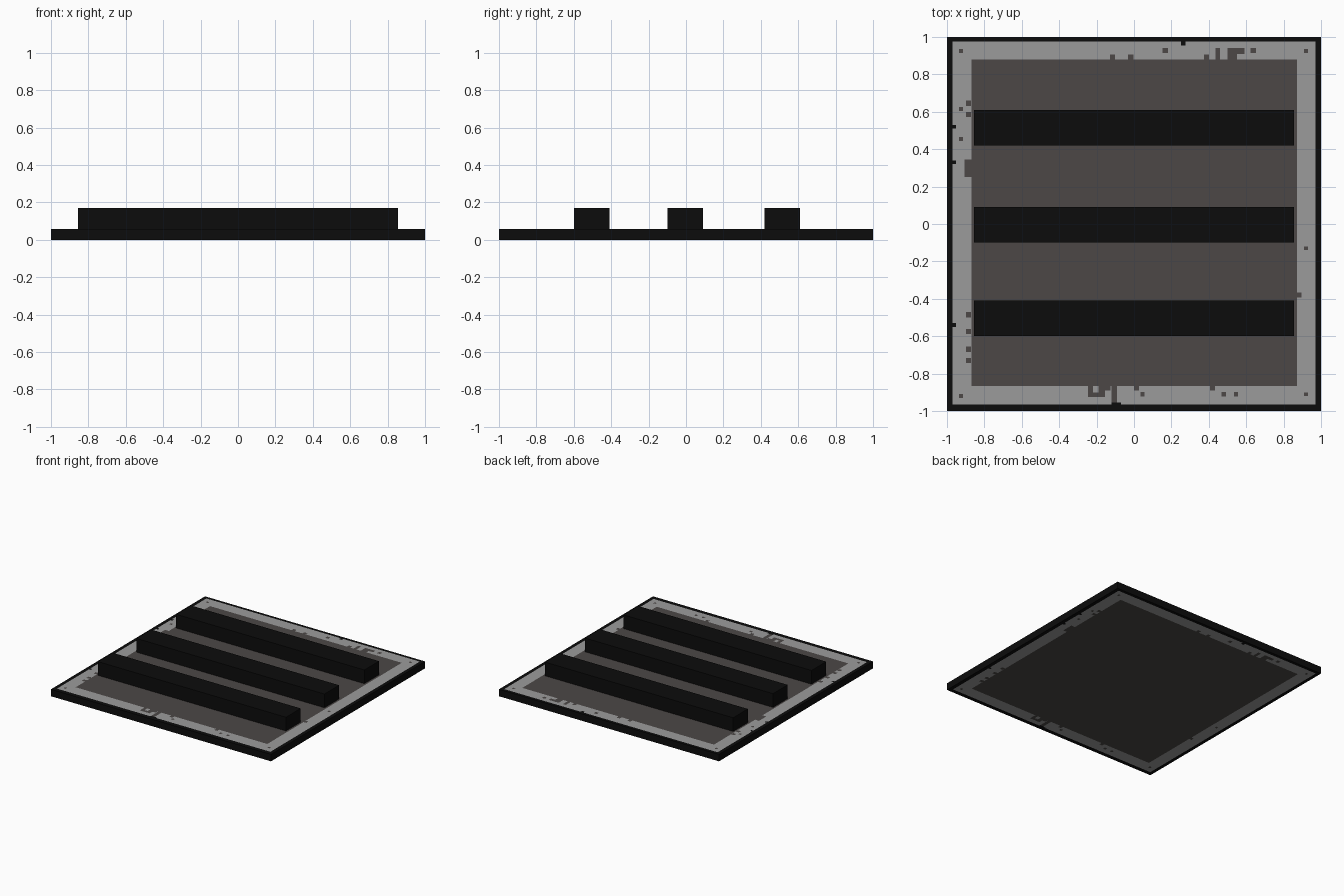
import bpy, bmesh

if "Cube" in bpy.data.objects:
    bpy.data.objects.remove(bpy.data.objects["Cube"])

def material(name, rgb):
    m = bpy.data.materials.new(name)
    m.diffuse_color = (*rgb, 1)
    m.use_nodes = True
    m.node_tree.nodes["Principled BSDF"].inputs["Base Color"].default_value = m.diffuse_color
    return m

black = material("black_rubber", (0.0037, 0.0037, 0.0037))
pale = material("pale_grey_rim", (0.33, 0.33, 0.33))
dark = material("dark_grey_panel", (0.072, 0.064, 0.062))
T = 0.057  # plate thickness

# Painted regions (x0, x1, y0, y1, material index); later ones win
regions = [(-0.97, 0.97, -0.965, 0.975, 1), (-0.87, 0.872, -0.865, 0.88, 2)]

def speck(x, y, index, half=0.014):
    regions.append((x - half, x + half, y - half, y + half, index))

# worn bumps along the panel edge
for x in (-0.115, -0.017, 0.388):
    speck(x, 0.892, 2)
for x in (0.014, 0.42):
    speck(x, -0.876, 2)
for y in (0.645, 0.585, -0.485, -0.575, -0.67, -0.73):
    speck(-0.885, y, 2)
speck(0.882, -0.38, 2)
# loose specks in the rim
for x in (0.167, 0.637):
    speck(x, 0.927, 2)
for x in (0.045, 0.48, 0.545):
    speck(x, -0.91, 2, 0.011)
for x, y in ((-0.925, 0.925), (-0.925, 0.615), (-0.925, 0.455), (-0.925, -0.92),
             (0.92, 0.925), (0.92, -0.13), (0.92, -0.91)):
    speck(x, y, 2, 0.01)
# larger worn patches
regions += [(0.435, 0.46, 0.88, 0.94, 2), (0.50, 0.55, 0.88, 0.94, 2),
            (0.50, 0.59, 0.91, 0.94, 2), (-0.905, -0.87, 0.25, 0.345, 2),
            (-0.245, -0.155, -0.925, -0.865, 2), (-0.22, -0.19, -0.9, -0.865, 1),
            (-0.155, -0.125, -0.89, -0.865, 2), (-0.12, -0.09, -0.955, -0.865, 2)]
# black nicks from the border
regions += [(0.25, 0.275, 0.955, 0.975, 0), (-0.12, -0.07, -0.965, -0.955, 0)]
for y in (0.52, 0.33, -0.54):
    speck(-0.962, y, 0, 0.01)

def region_index(x, y):
    hit = 0
    for x0, x1, y0, y1, index in regions:
        if x0 < x < x1 and y0 < y < y1:
            hit = index
    return hit

# Base plate: grid cut along every region edge, underside mirrored in x
ends = {-1.0, 1.0}
xs = sorted(ends | {round(s * v, 4) for r in regions for v in r[:2] for s in (1, -1)})
ys = sorted(ends | {round(v, 4) for r in regions for v in r[2:4]})
bm = bmesh.new()
for z, mirror in ((T, 1), (0.0, -1)):
    grid = [[bm.verts.new((x, y, z)) for y in ys] for x in xs]
    for i in range(len(xs) - 1):
        for j in range(len(ys) - 1):
            loop = [grid[i][j], grid[i + 1][j], grid[i + 1][j + 1], grid[i][j + 1]]
            face = bm.faces.new(loop if z else loop[::-1])
            face.material_index = region_index(mirror * (xs[i] + xs[i + 1]) / 2,
                                               (ys[j] + ys[j + 1]) / 2)
rim = [e for e in bm.edges if e.is_boundary]
for f in bmesh.ops.bridge_loops(bm, edges=rim)["faces"]:
    f.material_index = 0
bmesh.ops.recalc_face_normals(bm, faces=bm.faces)
mesh = bpy.data.meshes.new("base_plate")
bm.to_mesh(mesh)
bm.free()
for m in (black, pale, dark):
    mesh.materials.append(m)
bpy.context.collection.objects.link(bpy.data.objects.new("base_plate", mesh))

# Three raised bars
for name, y in (("front_bar", -0.503), ("middle_bar", -0.004), ("back_bar", 0.514)):
    bpy.ops.mesh.primitive_cube_add(size=1, location=(0, y, (T + 0.17) / 2))
    bar = bpy.context.object
    bar.name = name
    bar.scale = (1.71, 0.19, 0.17 - T)
    bar.data.materials.append(black)
